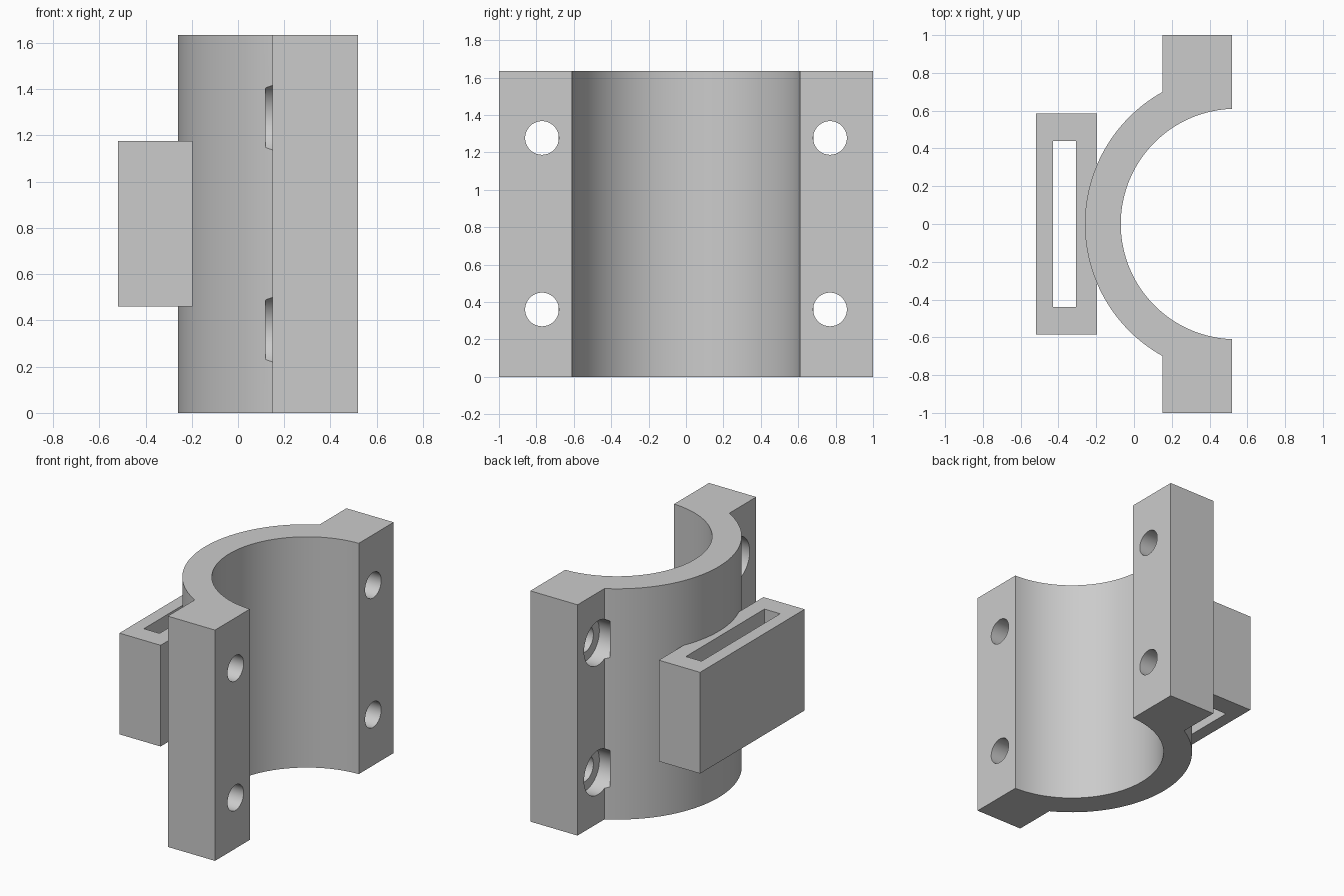
import bpy, bmesh
from math import sin, cos, asin, acos, pi
from mathutils import Matrix, Vector

cube = bpy.data.objects.get("Cube")
if cube:
    bpy.data.objects.remove(cube, do_unlink=True)

grey = bpy.data.materials.new("plain_grey")
grey.use_nodes = True
grey.diffuse_color = (0.6, 0.6, 0.6, 1)
grey.node_tree.nodes["Principled BSDF"].inputs["Base Color"].default_value = (0.6, 0.6, 0.6, 1)

HEIGHT = 1.635
CENTRE_X = 0.54            # axis of the half ring
INNER, OUTER = 0.61, 0.80
FRONT_X, FLANGE_X = 0.52, 0.15


def finish(name, bm):
    bmesh.ops.recalc_face_normals(bm, faces=bm.faces)
    mesh = bpy.data.meshes.new(name)
    bm.to_mesh(mesh)
    bm.free()
    mesh.materials.append(grey)
    obj = bpy.data.objects.new(name, mesh)
    bpy.context.collection.objects.link(obj)
    return obj


def box(name, low, high):
    low, high = Vector(low), Vector(high)
    bm = bmesh.new()
    bmesh.ops.create_cube(bm, size=1)
    bmesh.ops.scale(bm, vec=high - low, verts=bm.verts)
    bmesh.ops.translate(bm, vec=(low + high) / 2, verts=bm.verts)
    return finish(name, bm)


def rod_x(name, x0, x1, y, z, radius):
    bm = bmesh.new()
    bmesh.ops.create_cone(bm, cap_ends=True, segments=64, radius1=radius,
                          radius2=radius, depth=x1 - x0)
    bmesh.ops.rotate(bm, matrix=Matrix.Rotation(pi / 2, 3, 'Y'), verts=bm.verts)
    bmesh.ops.translate(bm, vec=((x0 + x1) / 2, y, z), verts=bm.verts)
    return finish(name, bm)


def cut(target, cutter):
    # Bake the cut, then discard the cutter
    mod = target.modifiers.new("cut", 'BOOLEAN')
    mod.operation = 'DIFFERENCE'
    mod.solver = 'EXACT'
    mod.object = cutter
    graph = bpy.context.evaluated_depsgraph_get()
    mesh = bpy.data.meshes.new_from_object(target.evaluated_get(graph))
    target.modifiers.clear()
    target.data = mesh
    bpy.data.objects.remove(cutter, do_unlink=True)


def arc(radius, start, end, steps):
    angles = [start + (end - start) * i / steps for i in range(steps + 1)]
    return [(CENTRE_X + radius * cos(a), radius * sin(a)) for a in angles]


# Half ring with two flanges, extruded from one outline
a_out = acos((FLANGE_X - CENTRE_X) / OUTER)
a_in = acos((FRONT_X - CENTRE_X) / INNER)
outline = [(FRONT_X, 1), (FLANGE_X, 1)]
outline += arc(OUTER, a_out, 2 * pi - a_out, 64)
outline += [(FLANGE_X, -1), (FRONT_X, -1)]
outline += arc(INNER, 2 * pi - a_in, a_in, 96)
bm = bmesh.new()
face = bm.faces.new([bm.verts.new((x, y, 0)) for x, y in outline])
top = bmesh.ops.extrude_face_region(bm, geom=[face])["geom"]
bmesh.ops.translate(bm, vec=(0, 0, HEIGHT),
                    verts=[v for v in top if isinstance(v, bmesh.types.BMVert)])
clamp = finish("half_ring_clamp", bm)

# Bolt holes with counterbores on the rear of the flanges
for y in (-0.77, 0.77):
    for z in (0.36, 1.277):
        cut(clamp, rod_x("counterbore_cutter", 0.12, 0.25, y, z, 0.157))
        cut(clamp, rod_x("bolt_cutter", 0.2, 0.7, y, z, 0.09))

# Strap loop on the back of the ring
loop = box("strap_loop", (-0.52, -0.585, 0.46), (-0.197, 0.585, 1.177))
cut(loop, box("slot_cutter", (-0.43, -0.44, 0.3), (-0.307, 0.44, 1.3)))

# Smooth curved walls, crisp edges
bpy.ops.object.select_all(action='DESELECT')
for obj in (clamp, loop):
    obj.select_set(True)
bpy.context.view_layer.objects.active = clamp
bpy.ops.object.shade_smooth_by_angle(angle=pi / 7)
